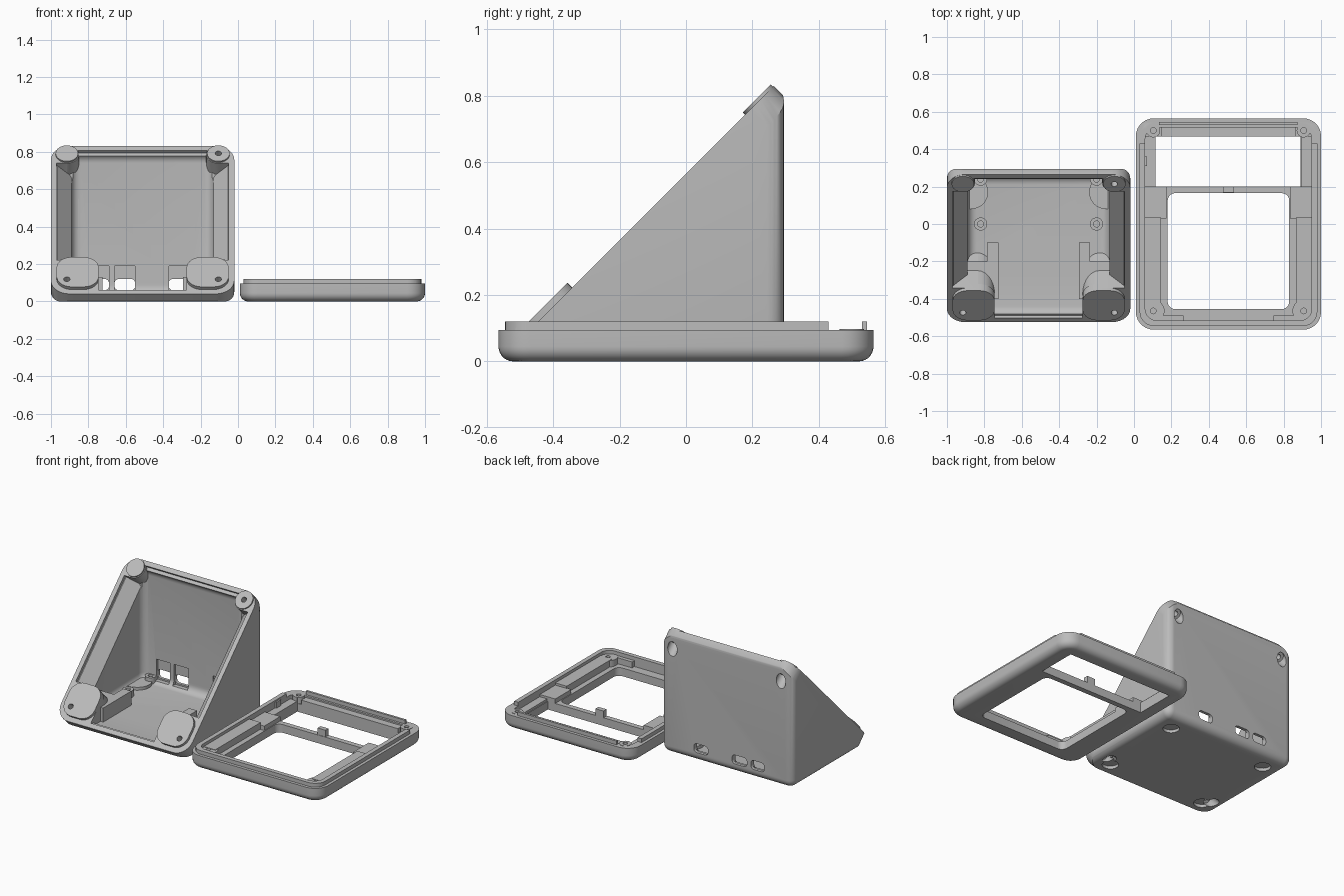
import bpy, bmesh, math
from mathutils import Matrix, Vector

if "Cube" in bpy.data.objects:
    bpy.data.objects.remove(bpy.data.objects["Cube"], do_unlink=True)

GREY = (0.5, 0.5, 0.5, 1)
mat = bpy.data.materials.new("light_grey_plastic")
mat.use_nodes = True
mat.diffuse_color = GREY
mat.node_tree.nodes["Principled BSDF"].inputs["Base Color"].default_value = GREY

CX = -0.51                                     # case centre line
TILT = Matrix.Translation((CX, -0.13, 0.435)) @ Matrix.Rotation(math.radians(45), 4, 'X')
FLAT = Matrix.Identity(4)


def finish(name, bm, frame):
    bm.transform(frame)
    bmesh.ops.recalc_face_normals(bm, faces=bm.faces)
    me = bpy.data.meshes.new(name)
    bm.to_mesh(me)
    bm.free()
    me.materials.append(mat)
    ob = bpy.data.objects.new(name, me)
    bpy.context.collection.objects.link(ob)
    return ob


def bevel(bm, r, pick):
    edges = [e for e in bm.edges if pick(e.verts[0].co, e.verts[1].co)]
    bmesh.ops.bevel(bm, geom=edges, offset=r, segments=7, profile=0.5, affect='EDGES')


def block(name, lo, hi, r=0, axis=2, base=0, frame=FLAT):
    """Box; r rounds edges along axis (None = all), base rounds the bottom rim."""
    lo, hi = Vector(lo), Vector(hi)
    bm = bmesh.new()
    bmesh.ops.create_cube(bm, size=1)
    for v in bm.verts:
        v.co = (lo + hi) / 2 + v.co * (hi - lo)
    if r:
        bevel(bm, r, lambda a, b: axis is None or abs((a - b).normalized()[axis]) > 0.9)
    if base:
        bevel(bm, base, lambda a, b: max(a.z, b.z) < lo.z + 1e-5)
    return finish(name, bm, frame)


def plate(name, w, h, r, z0, z1, base=0, frame=FLAT):
    return block(name, (-w / 2, -h / 2, z0), (w / 2, h / 2, z1), r, 2, base, frame)


def rod(name, x, y, r, z0, z1, frame=FLAT, r2=None):
    bm = bmesh.new()
    bmesh.ops.create_cone(bm, cap_ends=True, segments=32, radius1=r,
                          radius2=r if r2 is None else r2, depth=z1 - z0)
    bm.transform(Matrix.Translation((x, y, (z0 + z1) / 2)))
    return finish(name, bm, frame)


def boolean(ob, tool, op='DIFFERENCE'):
    m = ob.modifiers.new("bool", 'BOOLEAN')
    m.operation, m.solver, m.object = op, 'EXACT', tool
    bpy.context.view_layer.update()
    me = bpy.data.meshes.new_from_object(ob.evaluated_get(bpy.context.evaluated_depsgraph_get()))
    ob.modifiers.clear()
    ob.data = me
    bpy.data.objects.remove(tool, do_unlink=True)


# Case: rounded box trimmed by a tilted rounded slab
case = block("wedge_case", (-1, -0.525, 0), (-0.02, 0.295, 0.835), 0.05, None)
boolean(case, plate("trim", 0.98, 1.117, 0.1, -1.2, 0, 0, TILT), 'INTERSECT')

# Cavity with a stepped rim and sloping side shoulders
cavity = block("cavity", (-0.89, -0.49, 0.035), (-0.13, 0.26, 0.79), 0.05, None)
boolean(cavity, plate("rim", 0.92, 1.055, 0.08, -0.02, 0.1, 0, TILT), 'UNION')
shoulder = plate("shoulder", 0.92, 0.99, 0, -0.1, -0.015, 0, TILT)
inv = TILT.inverted()
for v in shoulder.data.vertices:
    p = inv @ v.co
    if p.z < -0.05:
        p.x *= 0.38 / 0.46
        p.y = max(p.y, -0.4)
        p.y = min(p.y, 0.42)
        v.co = TILT @ p
boolean(cavity, shoulder, 'UNION')

# Corner screw bosses stay solid inside the cavity
LOW, TOP = -0.467, 0.495
for s in (-1, 1):
    lo_x, hi_x = sorted((s * 0.235, s * 0.53))
    boolean(cavity, block("boss", (lo_x, -0.62, -0.5), (hi_x, -0.3, 0.3), 0.09, 2, 0, TILT))
    boolean(cavity, rod("boss", s * 0.405, TOP, 0.065, -0.4, 0.3, TILT))
    lo_x, hi_x = sorted((s * 0.405, s * 0.55))
    boolean(cavity, block("boss", (lo_x, TOP - 0.065, -0.4), (hi_x, 0.62, 0.3), 0, 2, 0, TILT))
boolean(case, cavity)

# Raised boss caps, screw holes, foot recesses
for s in (-1, 1):
    lo_x, hi_x = sorted((s * 0.235, s * 0.46))
    boolean(case, block("cap", (lo_x, -0.525, -0.03), (hi_x, -0.3, 0.02), 0.08, 2, 0, TILT), 'UNION')
    boolean(case, rod("cap", s * 0.405, TOP, 0.06, -0.03, 0.01, TILT), 'UNION')
    for v in (LOW, TOP):
        boolean(case, rod("screw", s * 0.405, v, 0.017, -0.4, 0.1, TILT))
        boolean(case, rod("counterbore", s * 0.405, v, 0.035, -0.4, -0.06, TILT))
    for y in (0.17, -0.4):
        boolean(case, rod("foot", CX + s * 0.36, y, 0.05, -0.05, 0.02))

# Port openings in the back wall with thinned pockets inside
for a, b in ((-0.79, -0.69), (-0.66, -0.55), (-0.37, -0.265)):
    boolean(case, block("port", (a, 0.2, 0.06), (b, 0.4, 0.12), 0.022, 1))
    boolean(case, block("pocket", (a, 0.2, 0.05), (b, 0.275, 0.19)))

parts = [case]
for s, side in ((-1, "right"), (1, "left")):
    # Floor standoffs and foot pads
    for y, end in ((0.24, "back"), (0.0, "front")):
        post = rod(f"{side}_{end}_standoff", CX + s * 0.31, y, 0.035, 0.03, 0.08)
        boolean(post, rod("hole", CX + s * 0.31, y, 0.016, 0.05, 0.2))
        parts.append(post)
    pad = rod(f"{side}_foot_pad", CX + s * 0.36, 0.17, 0.09, 0.03, 0.055)
    parts.append(pad)
    # Curved clip that holds a round component
    a, b = sorted((CX + s * 0.215, CX + s * 0.275))
    clip = block(f"{side}_clip", (a, -0.4, 0.03), (b, -0.1, 0.13))
    a, b = sorted((CX + s * 0.265, CX + s * 0.385))
    boolean(clip, block("cradle", (a, -0.37, 0.03), (b, -0.2, 0.13)), 'UNION')
    across = Matrix.Translation((CX + s * 0.3, -0.28, 0.14)) @ Matrix.Rotation(math.pi / 2, 4, 'Y')
    boolean(clip, rod("scoop", 0, 0, 0.075, -0.2, 0.2, across))
    parts.append(clip)

# Bezel: rounded tray with a locating lip
BZ = Matrix.Translation((0.505, 0, 0))
bezel = plate("bezel", 0.99, 1.13, 0.095, 0, 0.095, 0.045, BZ)
lip = plate("lip", 0.95, 1.09, 0.075, 0.08, 0.12, 0, BZ)
boolean(lip, block("gap", (-0.6, 0.43, 0.095), (0.6, 0.53, 0.2), frame=BZ))
for s in (-1, 1):
    a, b = sorted((s * 0.37, s * 0.6))
    boolean(lip, block("gap", (a, 0.4305, 0.095), (b, 0.6, 0.2), frame=BZ))
boolean(bezel, lip, 'UNION')
boolean(bezel, plate("tray", 0.89, 1.03, 0.06, 0.055, 0.3, 0, BZ))

# Tray ledges, screw bosses and stepped side blocks
for s in (-1, 1):
    for x0, x1, y0, y1, top in ((0.36, 0.46, -0.45, 0.035, 0.1),
                                (0.33, 0.46, 0.03, 0.2, 0.085),
                                (0.39, 0.46, 0.19, 0.47, 0.07),
                                (0.24, 0.46, -0.53, -0.49, 0.095)):
        a, b = sorted((s * x0, s * x1))
        boolean(bezel, block("ledge", (a, y0, 0.04), (b, y1, top), frame=BZ), 'UNION')
    for y, r in ((-0.465, 0.06), (0.5, 0.037)):
        boolean(bezel, rod("boss", s * 0.402, y, r, 0.03, 0.097, BZ), 'UNION')
        boolean(bezel, rod("hole", s * 0.402, y, 0.015, 0.04, 0.3, BZ))
boolean(bezel, block("top_ledge", (-0.36, 0.46, 0.04), (0.36, 0.53, 0.085), frame=BZ), 'UNION')

# Display window and upper opening
boolean(bezel, block("window", (-0.325, -0.455, -0.1), (0.325, 0.165, 0.3), 0.04, frame=BZ))
boolean(bezel, block("opening", (-0.39, 0.2, -0.1), (0.385, 0.467, 0.3), frame=BZ))
parts.append(bezel)
parts.append(block("bar_stop", (0.475, 0.168, 0.04), (0.535, 0.2, 0.1)))
parts.append(block("side_latch", (0.05, 0.31, 0.06), (0.07, 0.36, 0.11)))

# Smooth rounded surfaces, keep edges crisp
bpy.ops.object.select_all(action='DESELECT')
for ob in parts:
    ob.select_set(True)
bpy.context.view_layer.objects.active = case
bpy.ops.object.shade_smooth_by_angle(angle=math.radians(30))
